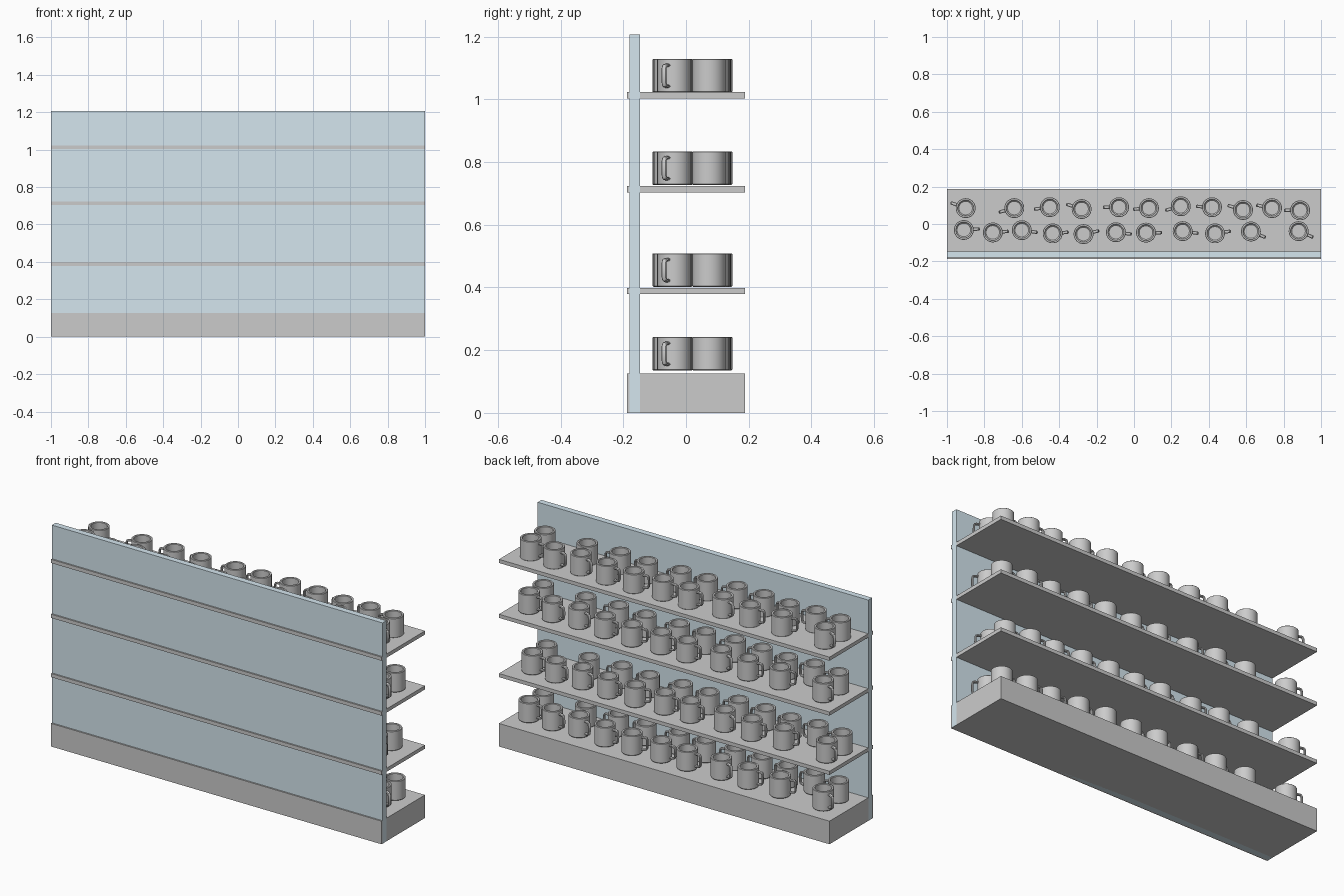
import bpy, bmesh, math
from mathutils import Vector

if "Cube" in bpy.data.objects:
    bpy.data.objects.remove(bpy.data.objects["Cube"])


def box(name, lo, hi, mat=None):
    bm = bmesh.new()
    bmesh.ops.create_cube(bm, size=1)
    for v in bm.verts:
        v.co = Vector([(lo[i] + hi[i]) / 2 + v.co[i] * (hi[i] - lo[i]) for i in range(3)])
    me = bpy.data.meshes.new(name)
    bm.to_mesh(me)
    bm.free()
    if mat:
        me.materials.append(mat)
    ob = bpy.data.objects.new(name, me)
    bpy.context.collection.objects.link(ob)
    return ob


# Shelf unit: plinth, back panel and three boards that pass through the panel
blue = bpy.data.materials.new("panel_blue_grey")
blue.diffuse_color = (0.66, 0.79, 0.86, 1)
blue.use_nodes = True
blue.node_tree.nodes["Principled BSDF"].inputs["Base Color"].default_value = blue.diffuse_color
D = 0.188
box("base", (-0.9995, -D, 0), (0.9995, D, 0.126))
box("back_panel", (-1, -0.18, 0), (1, -0.147, 1.207), blue)
for i, z in enumerate((0.379, 0.703, 1.003)):
    box(f"shelf_{i + 1}", (-0.9995, -D, z), (0.9995, D, z + 0.02))

# Mug: turned cup plus a swept loop handle, one shared mesh
R, H, SEG = 0.053, 0.107, 32


def mug_mesh():
    bm = bmesh.new()
    profile = [(R - 0.003, 0), (R, 0.003), (R, H - 0.002), (R - 0.002, H),
               (R - 0.010, H), (R - 0.012, H - 0.002), (R - 0.012, 0.014), (R - 0.017, 0.009)]
    rings = [[bm.verts.new((r * math.cos(2 * math.pi * k / SEG), r * math.sin(2 * math.pi * k / SEG), z))
              for k in range(SEG)] for r, z in profile]
    for a, b in zip(rings, rings[1:]):
        for k in range(SEG):
            n = (k + 1) % SEG
            bm.faces.new((a[k], a[n], b[n], b[k]))
    bm.faces.new(rings[0][::-1])
    bm.faces.new(rings[-1])
    # handle: rounded D path in the xz plane with an oval section
    path = [(R - 0.006, 0.087), (0.068, 0.087), (0.076, 0.085), (0.080, 0.077), (0.081, 0.054),
            (0.080, 0.031), (0.076, 0.023), (0.068, 0.020), (R - 0.006, 0.020)]
    loops = []
    for i, (x, z) in enumerate(path):
        p, q = path[max(i - 1, 0)], path[min(i + 1, len(path) - 1)]
        t = Vector((q[0] - p[0], 0, q[1] - p[1])).normalized()
        n = Vector((-t.z, 0, t.x))
        loops.append([bm.verts.new(Vector((x, 0, z)) + n * 0.0055 * math.cos(k * math.pi / 4)
                                   + Vector((0, 0.009 * math.sin(k * math.pi / 4), 0))) for k in range(8)])
    for a, b in zip(loops, loops[1:]):
        for k in range(8):
            n = (k + 1) % 8
            bm.faces.new((a[k], a[n], b[n], b[k]))
    bm.faces.new(loops[0][::-1])
    bm.faces.new(loops[-1])
    bmesh.ops.recalc_face_normals(bm, faces=bm.faces)
    me = bpy.data.meshes.new("mug")
    bm.to_mesh(me)
    bm.free()
    return me


# Mug layout: x, y, handle direction in degrees
rear_row = [(-0.90, 0.085, 160), (-0.64, 0.085, 195), (-0.45, 0.09, 187), (-0.28, 0.08, 162),
            (-0.08, 0.09, 180), (0.08, 0.085, 184), (0.25, 0.095, 195), (0.417, 0.09, 177),
            (0.583, 0.075, 163), (0.738, 0.085, 169), (0.888, 0.073, 180)]
front_row = [(-0.91, -0.032, 4), (-0.755, -0.045, 4), (-0.60, -0.033, -8), (-0.435, -0.05, 4),
             (-0.27, -0.054, 12), (-0.097, -0.044, -7), (0.064, -0.046, 0), (0.26, -0.038, -8),
             (0.433, -0.05, 8), (0.625, -0.04, -22), (0.88, -0.038, -23)]

me = mug_mesh()
first = None
for s, (z, dx) in enumerate([(0.135, 0.010), (0.402, -0.010), (0.727, 0.010), (1.022, 0)]):
    for j, (x, y, a) in enumerate(rear_row + front_row):
        ob = bpy.data.objects.new(f"mug_{s + 1}_{j + 1}", me)
        ob.location = (x + dx, y, z)
        ob.rotation_euler.z = math.radians(a)
        bpy.context.collection.objects.link(ob)
        first = first or ob

# Smooth shading on the shared mug mesh
bpy.context.view_layer.objects.active = first
first.select_set(True)
me.shade_smooth()
me.set_sharp_from_angle(angle=math.radians(40))
